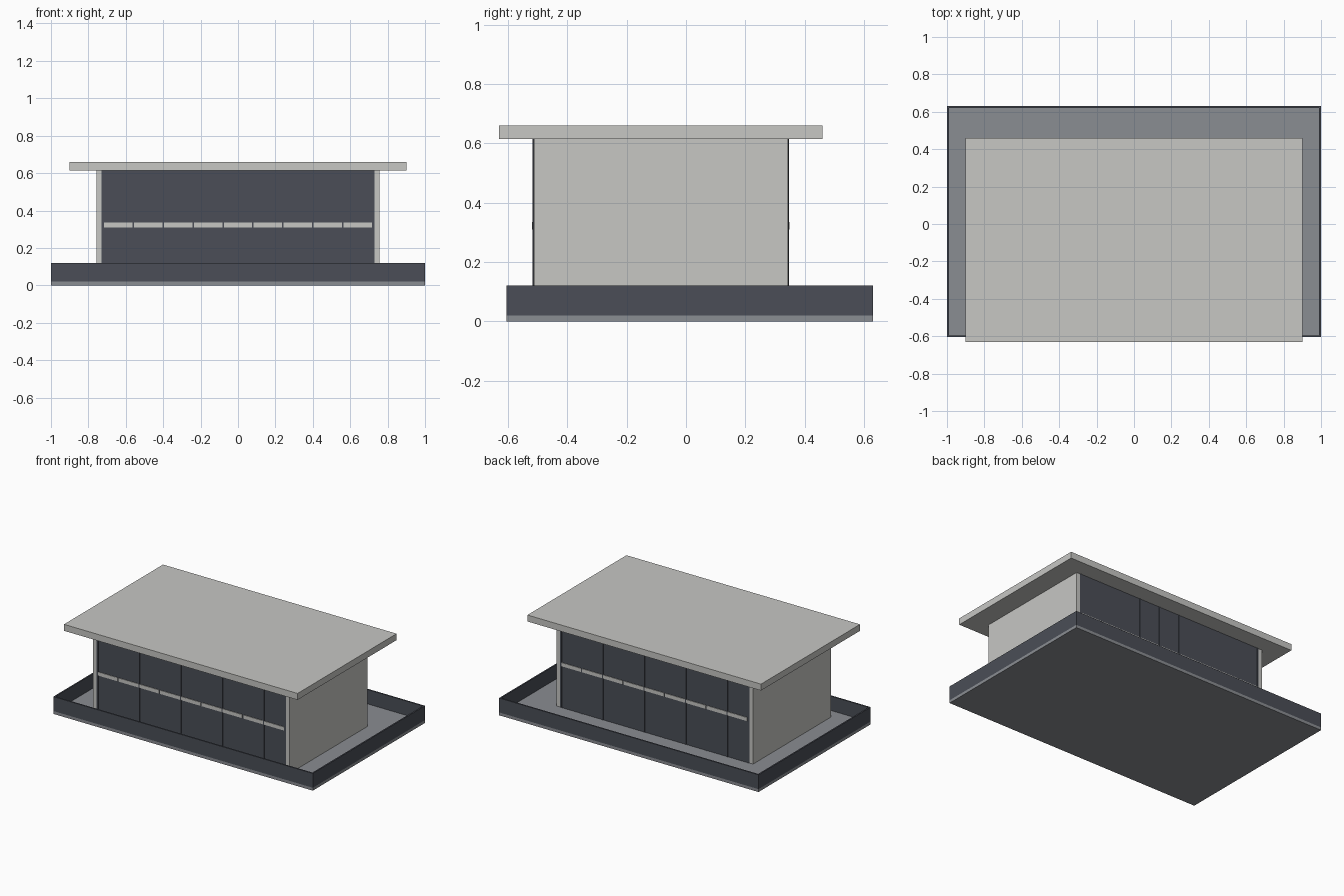
import bpy

if "Cube" in bpy.data.objects:
    bpy.data.objects.remove(bpy.data.objects["Cube"])


def material(name, rgb):
    m = bpy.data.materials.new(name)
    m.diffuse_color = (*rgb, 1.0)
    m.use_nodes = True
    m.node_tree.nodes["Principled BSDF"].inputs["Base Color"].default_value = m.diffuse_color
    return m


PALE = material("pale concrete", (0.57, 0.57, 0.55))
GREY = material("terrace grey", (0.254, 0.266, 0.287))
DARK = material("dark glass", (0.069, 0.076, 0.095))


def box(name, x, y, z, mat):
    """Box from (min, max) ranges on each axis."""
    bpy.ops.mesh.primitive_cube_add(
        size=1, location=[(a + b) / 2 for a, b in (x, y, z)])
    o = bpy.context.object
    o.name = name
    o.scale = [b - a for a, b in (x, y, z)]
    bpy.ops.object.transform_apply(location=False, rotation=False, scale=True)
    o.data.materials.append(mat)
    return o


FLOOR, TOP = 0.02, 0.615
Y0, Y1 = -0.605, 0.63          # terrace depth
W0, W1 = -0.513, 0.343         # side wall depth
T = 0.01                       # parapet thickness

# Terrace slab and parapet
box("terrace_slab", (-1, 1), (Y0, Y1), (0, FLOOR), GREY)
box("parapet_front", (-1, 1), (Y0, Y0 + T), (FLOOR, 0.12), DARK)
box("parapet_back", (-1, 1), (Y1 - T, Y1), (FLOOR, 0.12), DARK)
for side, x in (("left", (-1, -1 + T)), ("right", (1 - T, 1))):
    box("parapet_" + side, x, (Y0 + T, Y1 - T), (FLOOR, 0.12), DARK)

# Roof and side walls
box("roof", (-0.9, 0.9), (-0.63, 0.46), (TOP, 0.66), PALE)
for side, x in (("left", (-0.757, -0.73)), ("right", (0.73, 0.757))):
    box("wall_" + side, x, (W0, W1), (FLOOR, TOP), PALE)

# Glazed front and back: pane, mullions and a floor band in nine bays
for face, wall, out in (("front", W0, -1), ("back", W1, 1)):
    def depth(proud):
        return tuple(sorted((wall - out * 0.01, wall + out * proud)))

    box("glazing_" + face, (-0.73, 0.73), depth(0.002), (FLOOR, TOP), DARK)
    for i in range(10):
        x = -0.72 + 0.16 * i
        box(f"mullion_{face}_{i}", (x - 0.004, x + 0.004), depth(0.0045),
            (FLOOR, TOP), DARK)
    for i in range(9):
        x = -0.64 + 0.16 * i
        box(f"floor_band_{face}_{i}", (x - 0.076, x + 0.076), depth(0.006),
            (0.31, 0.335), PALE)
